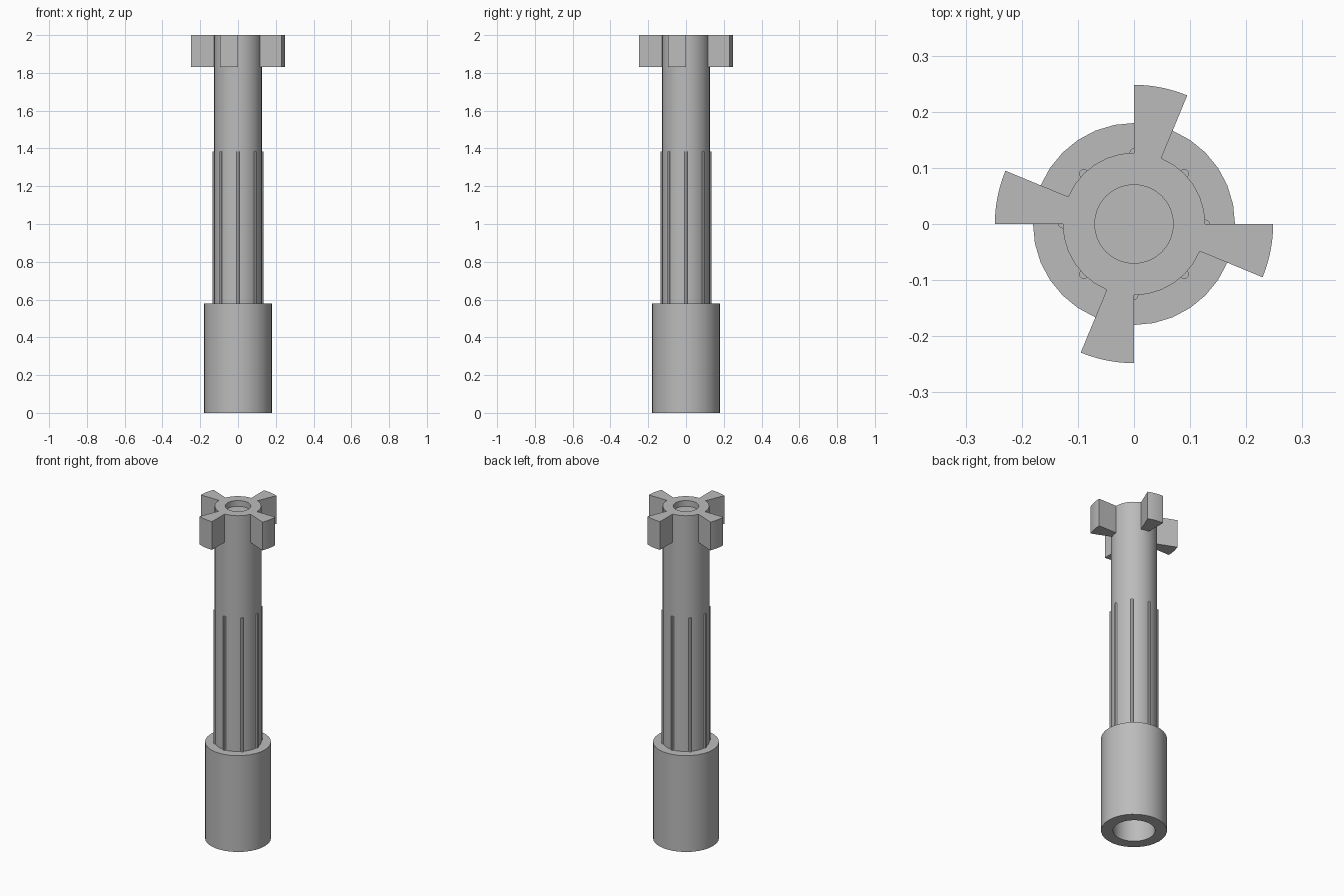
import bpy, bmesh
from math import sin, cos, pi, radians

cube = bpy.data.objects.get("Cube")
if cube:
    bpy.data.objects.remove(cube, do_unlink=True)

grey = bpy.data.materials.new("plain grey")
grey.use_nodes = True
colour = (0.5, 0.5, 0.5, 1)
grey.diffuse_color = colour
grey.node_tree.nodes["Principled BSDF"].inputs["Base Color"].default_value = colour


def finish(name, bm):
    bmesh.ops.recalc_face_normals(bm, faces=bm.faces)
    mesh = bpy.data.meshes.new(name)
    bm.to_mesh(mesh)
    bm.free()
    mesh.materials.append(grey)
    obj = bpy.data.objects.new(name, mesh)
    bpy.context.collection.objects.link(obj)
    bpy.ops.object.select_all(action='DESELECT')
    obj.select_set(True)
    bpy.context.view_layer.objects.active = obj
    bpy.ops.object.shade_smooth_by_angle(angle=radians(30))
    return obj


def lathe(name, profile, sides):
    """Spin a list of (radius, height) points about the vertical axis."""
    bm = bmesh.new()
    verts = [bm.verts.new((r, 0, z)) for r, z in profile]
    edges = [bm.edges.new(pair) for pair in zip(verts, verts[1:])]
    bmesh.ops.spin(bm, geom=verts + edges, cent=(0, 0, 0), axis=(0, 0, 1),
                   angle=2 * pi, steps=sides, use_duplicate=False)
    bmesh.ops.remove_doubles(bm, verts=bm.verts, dist=0.0001)
    return finish(name, bm)


def prism(name, outline, bottom, top):
    """Extrude a flat outline upwards."""
    bm = bmesh.new()
    face = bm.faces.new([bm.verts.new((x, y, bottom)) for x, y in outline])
    grown = bmesh.ops.extrude_face_region(bm, geom=[face])["geom"]
    bmesh.ops.translate(bm, vec=(0, 0, top - bottom),
                        verts=[v for v in grown if isinstance(v, bmesh.types.BMVert)])
    return finish(name, bm)


SHAFT, COLLAR, SOCKET, RECESS = 0.127, 0.18, 0.115, 0.07
COLLAR_TOP, HEIGHT = 0.58, 2.0

# Hollow collar and shaft, with a shallow recess in the tip
lathe("collar_and_shaft", [
    (0, 0.5), (SOCKET, 0.5), (SOCKET, 0), (COLLAR, 0), (COLLAR, COLLAR_TOP),
    (SHAFT, COLLAR_TOP), (SHAFT, HEIGHT), (RECESS, HEIGHT),
    (RECESS, HEIGHT - 0.035), (0, HEIGHT - 0.035)], 32)

# Eight slim round ribs along the lower shaft
for i in range(8):
    a = i * pi / 4
    ring = [(SHAFT * cos(a) + 0.008 * cos(t * pi / 6),
             SHAFT * sin(a) + 0.008 * sin(t * pi / 6)) for t in range(12)]
    prism(f"rib_{i + 1}", ring, COLLAR_TOP - 0.01, 1.385)

# Four wedge-shaped teeth at the tip
STEPS = 6
for i in range(4):
    angles = [i * pi / 2 - radians(22.5) * s / STEPS for s in range(STEPS + 1)]
    outer = [(0.248 * cos(a), 0.248 * sin(a)) for a in angles]
    inner = [(0.122 * cos(a), 0.122 * sin(a)) for a in reversed(angles)]
    prism(f"tooth_{i + 1}", outer + inner, 1.83, HEIGHT)
